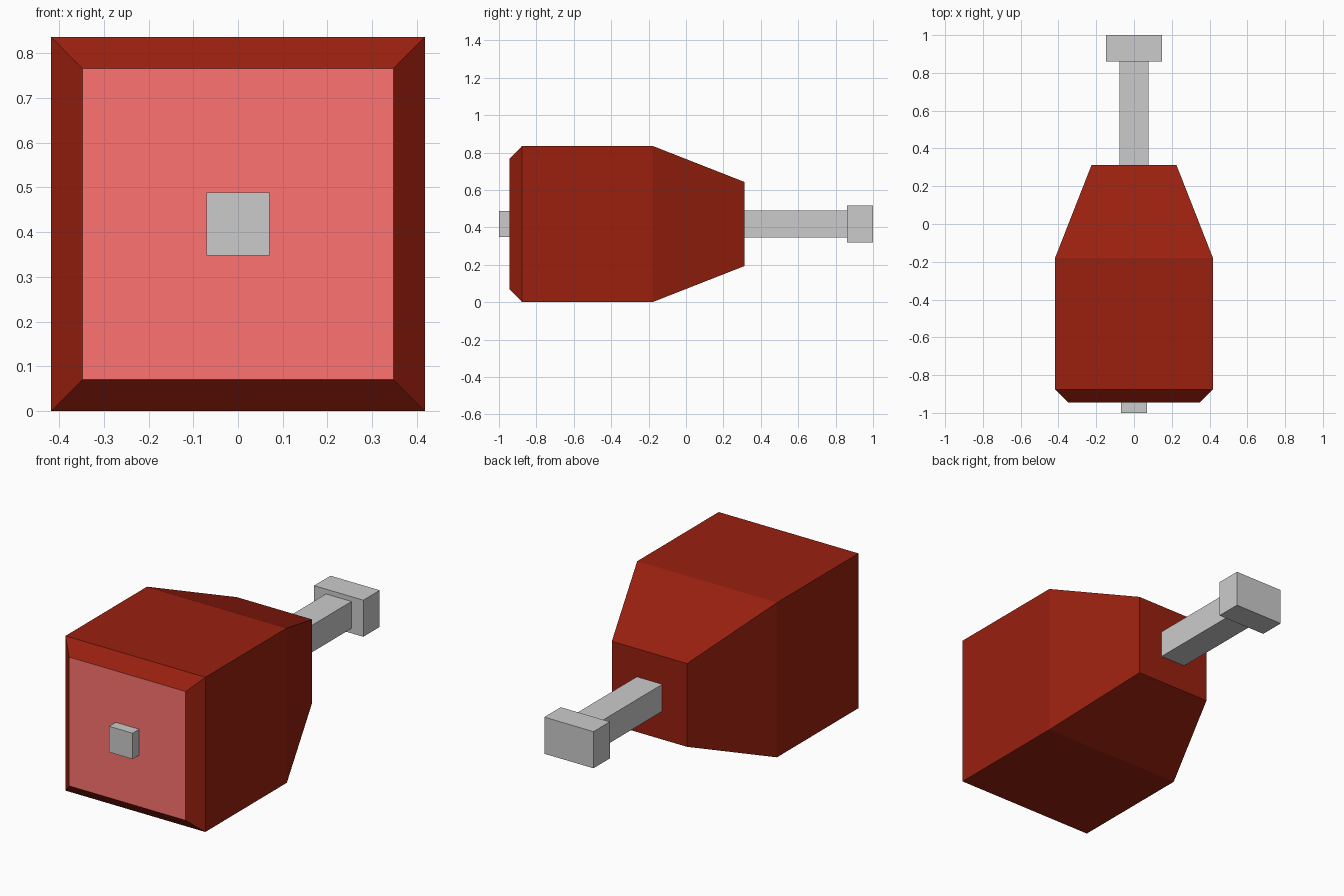
import bpy, bmesh

if "Cube" in bpy.data.objects:
    bpy.data.objects.remove(bpy.data.objects["Cube"])

ZC = 0.418  # height of the long axis


def material(name, rgb):
    m = bpy.data.materials.new(name)
    m.diffuse_color = (*rgb, 1)
    m.use_nodes = True
    m.node_tree.nodes["Principled BSDF"].inputs["Base Color"].default_value = m.diffuse_color
    return m


def loft(name, sections, mats=()):
    """Join rectangular sections (y, half width, half height) along y and cap both ends."""
    bm = bmesh.new()
    rings = [[bm.verts.new((sx * hx, y, ZC + sz * hz))
              for sx, sz in ((-1, -1), (1, -1), (1, 1), (-1, 1))]
             for y, hx, hz in sections]
    for a, b in zip(rings, rings[1:]):
        for i in range(4):
            j = (i + 1) % 4
            bm.faces.new((a[i], a[j], b[j], b[i]))
    bm.faces.new(rings[-1])
    front = bm.faces.new(rings[0])
    bmesh.ops.recalc_face_normals(bm, faces=bm.faces[:])
    front.material_index = max(len(mats) - 1, 0)
    mesh = bpy.data.meshes.new(name)
    bm.to_mesh(mesh)
    bm.free()
    for m in mats:
        mesh.materials.append(m)
    obj = bpy.data.objects.new(name, mesh)
    bpy.context.collection.objects.link(obj)
    return obj


crust = material("roasted_red", (0.319, 0.0144, 0.0046))
cut = material("cut_pink", (0.99, 0.17, 0.16))

# Meat: chamfered pink cut face at the front, tapering to the back
loft("meat", [(-0.944, 0.348, 0.348), (-0.876, 0.418, 0.418),
              (-0.18, 0.418, 0.418), (0.312, 0.225, 0.225)], (crust, cut))

# Bone: front stub, rear shaft and end knob
loft("bone_stub", [(-1.0, 0.07, 0.07), (-0.944, 0.07, 0.07)])
loft("bone_shaft", [(0.312, 0.076, 0.073), (0.86, 0.076, 0.073)])
loft("bone_knob", [(0.86, 0.147, 0.099), (1.0, 0.147, 0.099)])
